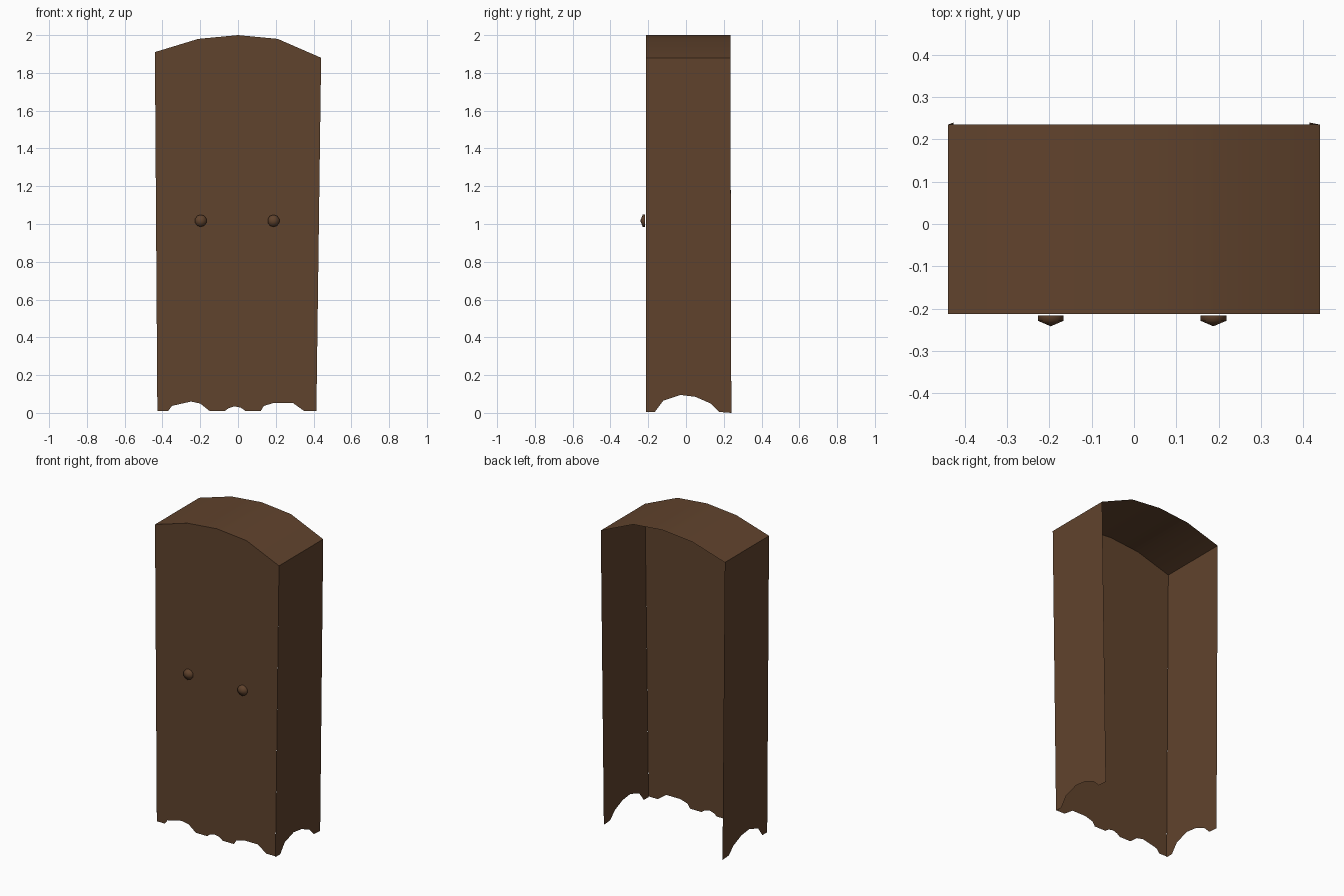
import bpy
import bmesh
from math import pi
from mathutils import Matrix

cube = bpy.data.objects.get("Cube")
if cube:
    bpy.data.objects.remove(cube, do_unlink=True)

wood = bpy.data.materials.new("brown wood")
wood.use_nodes = True
colour = (0.118, 0.056, 0.026, 1)
wood.diffuse_color = colour
wood.node_tree.nodes["Principled BSDF"].inputs["Base Color"].default_value = colour

FRONT, BACK = -0.213, 0.235

# Arched top profile, running from the right corner to the left corner
ARCH = [(-0.44, 1.91), (-0.21, 1.98), (0, 2.0), (0.21, 1.98), (0.44, 1.88)]

# Scalloped lower edges
FRONT_HEM = [(-0.427, 0.01), (-0.37, 0.01), (-0.35, 0.037), (-0.30, 0.054),
             (-0.25, 0.06), (-0.20, 0.05), (-0.165, 0.035), (-0.15, 0.01),
             (-0.07, 0.01), (-0.05, 0.025), (-0.02, 0.035), (0.015, 0.028),
             (0.04, 0.01), (0.12, 0.01), (0.137, 0.037), (0.19, 0.053),
             (0.29, 0.053), (0.335, 0.037), (0.35, 0.01), (0.415, 0.01)]
SIDE_HEM = [(FRONT, 0.005), (-0.165, 0.005), (-0.12, 0.065), (-0.03, 0.095),
            (0.05, 0.085), (0.13, 0.05), (0.175, 0.005), (0.24, 0)]


def finish(name, bm, smooth=False):
    mesh = bpy.data.meshes.new(name)
    bm.to_mesh(mesh)
    bm.free()
    for poly in mesh.polygons:
        poly.use_smooth = smooth
    mesh.materials.append(wood)
    obj = bpy.data.objects.new(name, mesh)
    bpy.context.collection.objects.link(obj)
    return obj


def sheet(name, points, flip=False):
    """One flat board outlined by the given points."""
    bm = bmesh.new()
    face = bm.faces.new([bm.verts.new(p) for p in points])
    if flip:
        face.normal_flip()
    bmesh.ops.triangulate(bm, faces=[face])
    return finish(name, bm)


# Front board with arched top and scalloped hem
sheet("front_panel", [(x, FRONT, z) for x, z in FRONT_HEM + ARCH[::-1]])

# Side boards, leaning slightly outward towards the top
for name, foot, top in (("right_side", FRONT_HEM[0], ARCH[0]),
                        ("left_side", FRONT_HEM[-1], ARCH[-1])):
    def lean(z):
        return foot[0] + (top[0] - foot[0]) * z / top[1]
    outline = SIDE_HEM + [(BACK, top[1]), (FRONT, top[1])]
    sheet(name, [(lean(z), y, z) for y, z in outline], flip=foot[0] < 0)

# Curved roof swept from front to back
bm = bmesh.new()
rows = [[bm.verts.new((x, y, z)) for x, z in ARCH] for y in (FRONT, BACK)]
for i in range(len(ARCH) - 1):
    bm.faces.new((rows[0][i], rows[0][i + 1], rows[1][i + 1], rows[1][i]))
finish("arched_roof", bm, smooth=True)

# Door knobs: a short drum with a pointed cap
for name, x in (("right_knob", -0.197), ("left_knob", 0.188)):
    bm = bmesh.new()
    for r_outer, depth, y in ((0.032, 0.012, -0.223), (0, 0.013, -0.2355)):
        place = Matrix.Translation((x, y, 1.017)) @ Matrix.Rotation(pi / 2, 4, "X")
        bmesh.ops.create_cone(bm, cap_ends=False, segments=10, radius1=0.032,
                              radius2=r_outer, depth=depth, matrix=place)
    bmesh.ops.remove_doubles(bm, verts=bm.verts, dist=0.0008)
    finish(name, bm, smooth=True)
